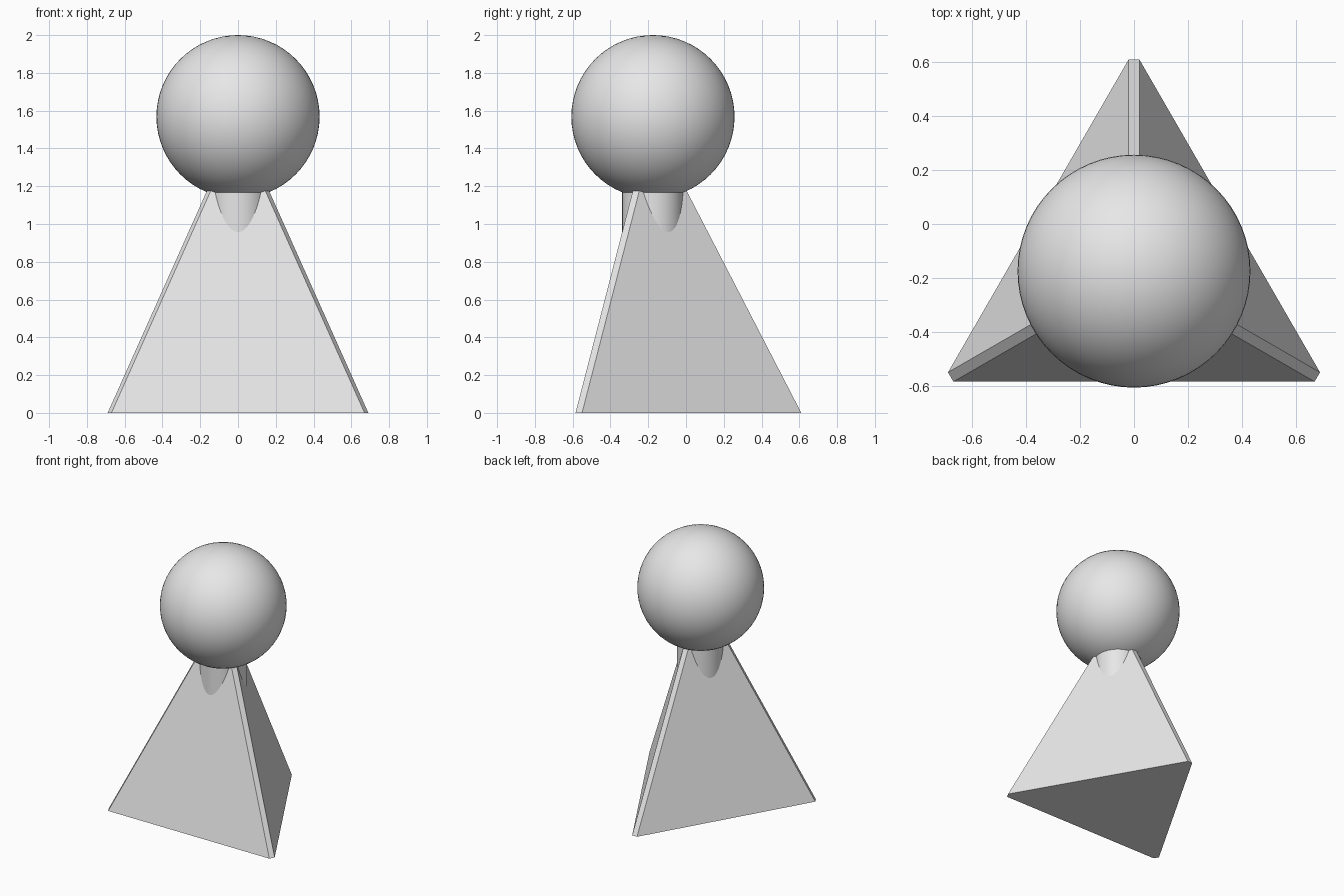
import bpy, bmesh, math
from mathutils import Matrix, Vector

cube = bpy.data.objects.get("Cube")
if cube:
    bpy.data.objects.remove(cube, do_unlink=True)

CENTRE_Y = -0.175          # shared vertical axis of all parts
HEAD_R = 0.432
HEAD_Z = 2.0 - HEAD_R

grey = bpy.data.materials.new("light grey")
grey.use_nodes = True
grey.diffuse_color = (0.8, 0.8, 0.8, 1)
grey.node_tree.nodes["Principled BSDF"].inputs["Base Color"].default_value = (0.8, 0.8, 0.8, 1)


def add_part(name, bm, smooth=False):
    """Turn a bmesh into a named grey object on the shared axis."""
    bmesh.ops.recalc_face_normals(bm, faces=bm.faces)
    mesh = bpy.data.meshes.new(name)
    bm.to_mesh(mesh)
    bm.free()
    mesh.materials.append(grey)
    obj = bpy.data.objects.new(name, mesh)
    obj.location.y = CENTRE_Y
    bpy.context.collection.objects.link(obj)
    if smooth:
        bpy.ops.object.select_all(action='DESELECT')
        obj.select_set(True)
        bpy.context.view_layer.objects.active = obj
        bpy.ops.object.shade_smooth_by_angle(angle=math.radians(35))
    return obj


def corner_ring(bm, inradius, z, half_width=0.02):
    """Triangle with its three corners cut off by a constant width."""
    reach = 2 * inradius - half_width * math.sqrt(3)
    ring = []
    for k in range(3):
        turn = Matrix.Rotation(math.radians(120 * k), 3, 'Z')
        for x in (half_width, -half_width):
            ring.append(bm.verts.new(turn @ Vector((x, reach, z))))
    return ring


# Three-sided tapering body with narrow flat corners, its top inside the head
SLOPE = (0.41 - 0.109) / 1.166
TOP_Z = 1.25
bm = bmesh.new()
low = corner_ring(bm, 0.41, 0.0)
high = corner_ring(bm, 0.41 - SLOPE * TOP_Z, TOP_Z)
bm.faces.new(low)
bm.faces.new(high)
for i in range(6):
    j = (i + 1) % 6
    bm.faces.new((low[i], low[j], high[j], high[i]))
add_part("body", bm)

# Round neck, showing through the body faces just under the head
bm = bmesh.new()
bmesh.ops.create_cone(bm, cap_ends=True, segments=64, radius1=0.163, radius2=0.163,
                      depth=0.40, matrix=Matrix.Translation((0, 0, 1.05)))
add_part("neck", bm, smooth=True)

# Ball head
bm = bmesh.new()
bmesh.ops.create_uvsphere(bm, u_segments=64, v_segments=32, radius=HEAD_R,
                          matrix=Matrix.Translation((0, 0, HEAD_Z)))
add_part("head", bm, smooth=True)
